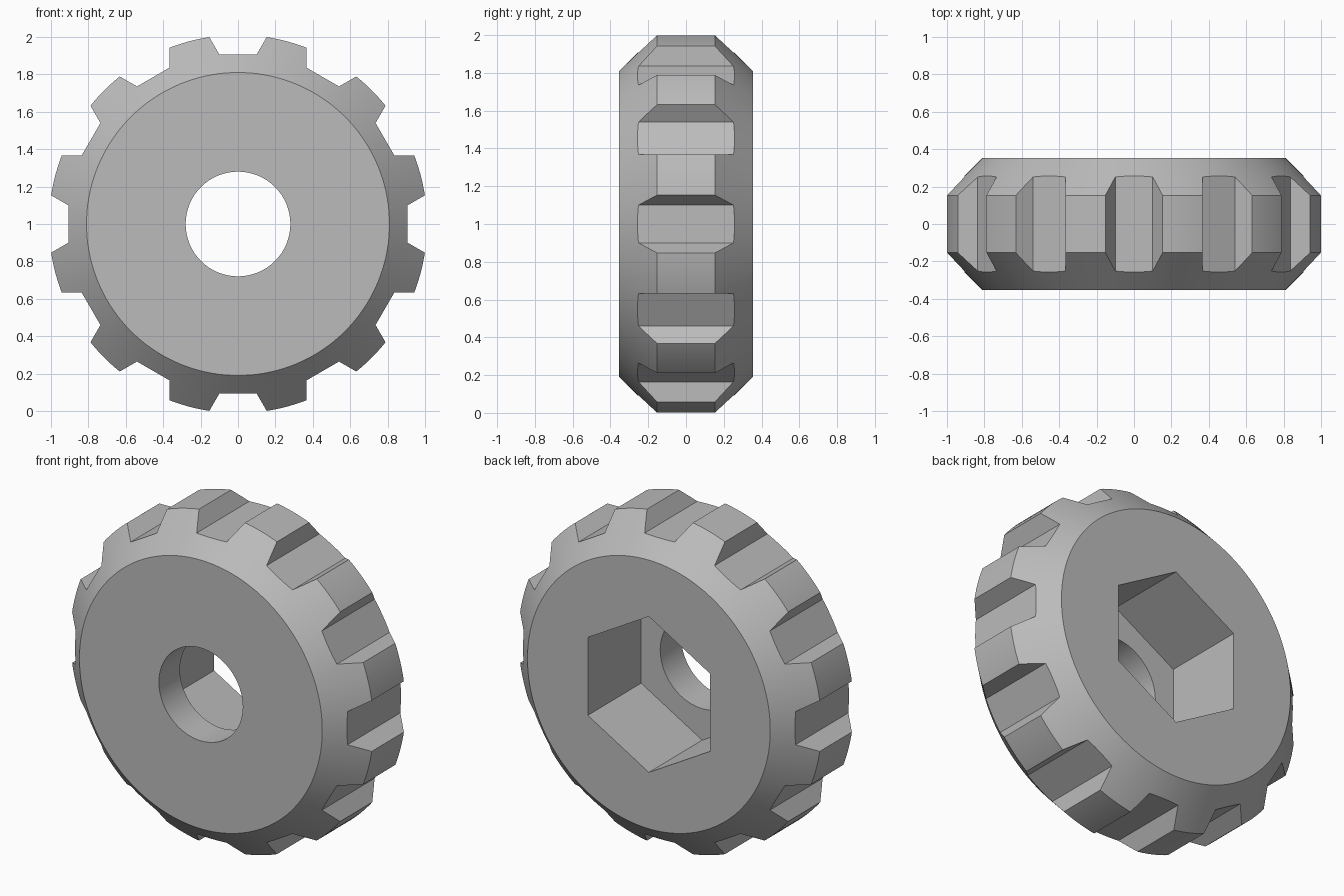
import bpy, bmesh, math

cube = bpy.data.objects.get("Cube")
if cube:
    bpy.data.objects.remove(cube, do_unlink=True)

CENTRE_Z = 1.0
RIM, FACE_RADIUS = 1.011, 0.81
HALF_DEPTH, HALF_RIM = 0.354, 0.153
SLOTS, SLOT_FLOOR = 12, 0.907

grey = bpy.data.materials.new("plain grey")
grey.use_nodes = True
colour = (0.5, 0.5, 0.5, 1)
grey.diffuse_color = colour
grey.node_tree.nodes["Principled BSDF"].inputs["Base Color"].default_value = colour


def ring(radius, sides, turn=0.0):
    """Points of a regular polygon in the x-z plane."""
    angles = [turn + math.tau * i / sides for i in range(sides)]
    return [(radius * math.cos(a), radius * math.sin(a)) for a in angles]


def rotated(points, a):
    c, s = math.cos(a), math.sin(a)
    return [(x * c - z * s, x * s + z * c) for x, z in points]


def add_loft(bm, sections):
    """Skin matching (y, points) sections and cap both ends."""
    loops = [[bm.verts.new((x, y, z + CENTRE_Z)) for x, z in pts]
             for y, pts in sections]
    for a, b in zip(loops, loops[1:]):
        for i in range(len(a)):
            j = (i + 1) % len(a)
            bm.faces.new((a[i], a[j], b[j], b[i]))
    bm.faces.new(loops[0])
    bm.faces.new(loops[-1])


def make_object(name, solids):
    bm = bmesh.new()
    for sections in solids:
        add_loft(bm, sections)
    bmesh.ops.recalc_face_normals(bm, faces=bm.faces)
    mesh = bpy.data.meshes.new(name)
    bm.to_mesh(mesh)
    bm.free()
    mesh.materials.append(grey)
    obj = bpy.data.objects.new(name, mesh)
    bpy.context.collection.objects.link(obj)
    return obj


# Chamfered wheel body
wheel = make_object("knob_wheel", [[
    (y, ring(r, 144)) for y, r in (
        (-HALF_DEPTH, FACE_RADIUS), (-HALF_RIM, RIM),
        (HALF_RIM, RIM), (HALF_DEPTH, FACE_RADIUS))]])

# Flared grip slots around the rim
flare = 0.2
half_top = 0.1 + flare * math.tan(math.radians(30))
slot = [(-0.1, SLOT_FLOOR), (0.1, SLOT_FLOOR),
        (half_top, SLOT_FLOOR + flare), (-half_top, SLOT_FLOOR + flare)]
slot_solids = []
for i in range(SLOTS):
    points = rotated(slot, math.tau * i / SLOTS)
    slot_solids.append([(-0.5, points), (0.5, points)])

# Round bore at the front, hexagonal nut pocket at the back
bore = ring(0.28, 64)
pocket = ring(0.47, 6, math.pi / 2)
cutters = [
    make_object("slot_cutter", slot_solids),
    make_object("bore_cutter", [[(-0.5, bore), (0.1, bore)]]),
    make_object("pocket_cutter", [[(-0.154, pocket), (0.5, pocket)]]),
]

bpy.ops.object.select_all(action="DESELECT")
bpy.context.view_layer.objects.active = wheel
wheel.select_set(True)
for cutter in cutters:
    cutter.hide_render = True
    cut = wheel.modifiers.new(cutter.name, "BOOLEAN")
    cut.operation = "DIFFERENCE"
    cut.solver = "EXACT"
    cut.object = cutter
    bpy.ops.object.modifier_apply(modifier=cut.name)
    bpy.data.objects.remove(cutter, do_unlink=True)

bpy.ops.object.shade_smooth_by_angle(angle=math.radians(20))
